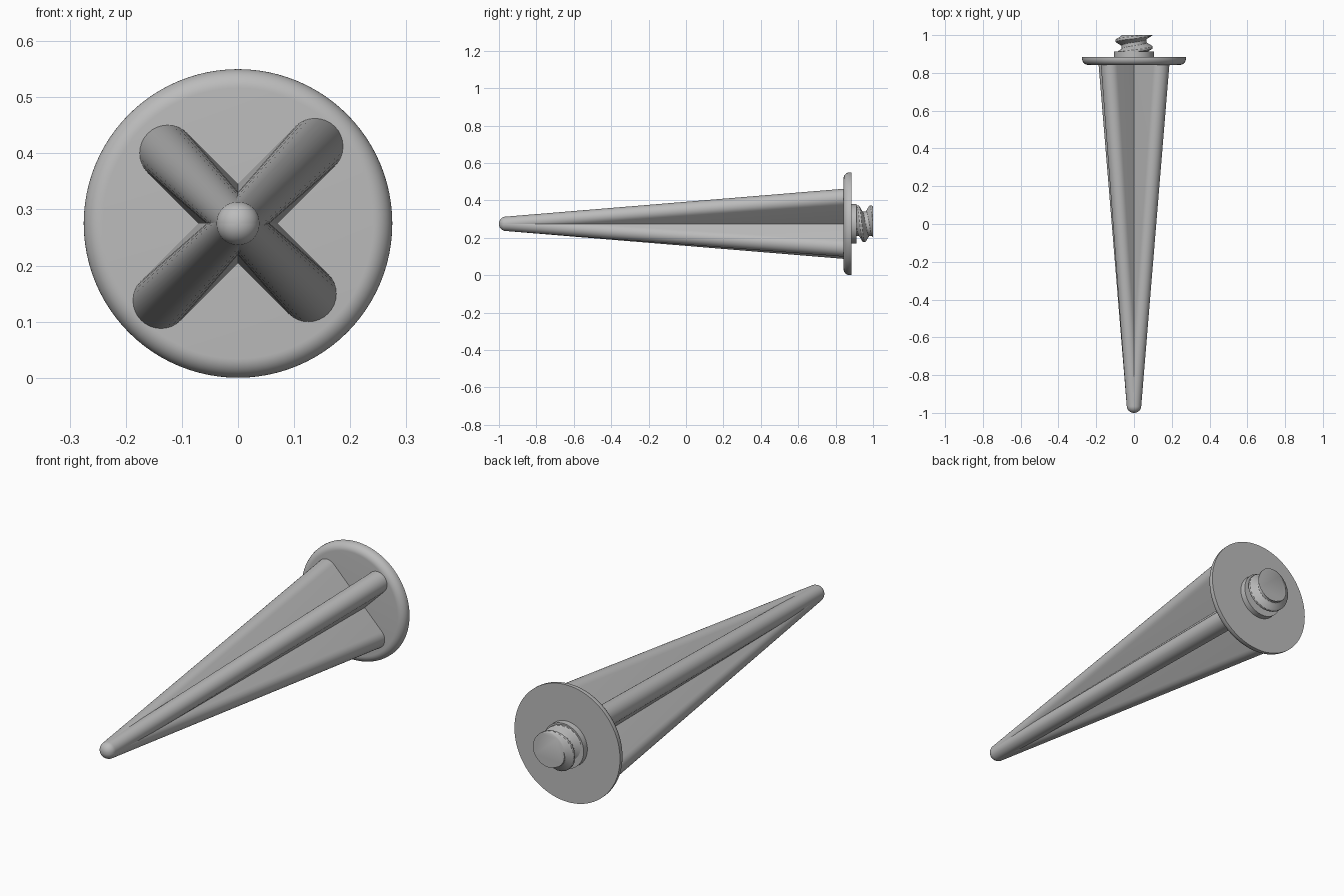
import bpy
import bmesh
from math import sin, cos, pi, radians

if "Cube" in bpy.data.objects:
    bpy.data.objects.remove(bpy.data.objects["Cube"])

AXIS_Z = 0.275
SEG = 96

grey = bpy.data.materials.new("plain grey")
grey.use_nodes = True
grey.diffuse_color = (0.5, 0.5, 0.5, 1)
grey.node_tree.nodes["Principled BSDF"].inputs["Base Color"].default_value = (0.5, 0.5, 0.5, 1)


def loft(name, rings):
    """Skin closed rings of (x, y, z) points, capping both ends."""
    bm = bmesh.new()
    loops = [[bm.verts.new((x, y, z + AXIS_Z)) for x, y, z in ring] for ring in rings]
    for a, b in zip(loops, loops[1:]):
        n = len(a)
        for i in range(n):
            j = (i + 1) % n
            bm.faces.new((a[i], a[j], b[j], b[i]))
    bm.faces.new(loops[0])
    bm.faces.new(loops[-1])
    bmesh.ops.recalc_face_normals(bm, faces=bm.faces)
    mesh = bpy.data.meshes.new(name)
    bm.to_mesh(mesh)
    bm.free()
    mesh.materials.append(grey)
    obj = bpy.data.objects.new(name, mesh)
    bpy.context.collection.objects.link(obj)
    bpy.ops.object.select_all(action='DESELECT')
    obj.select_set(True)
    bpy.context.view_layer.objects.active = obj
    bpy.ops.object.shade_smooth_by_angle(angle=radians(35))
    return obj


def circle(r, y):
    return [(r * cos(2 * pi * i / SEG), y, r * sin(2 * pi * i / SEG)) for i in range(SEG)]


def stadium(half, r, y, turn):
    """Round-ended slot outline, turned about the y axis."""
    pts = []
    for side in (1, -1):
        for i in range(17):
            a = -pi / 2 + pi * i / 16
            u, v = side * (half + r * cos(a)), side * r * sin(a)
            pts.append((u * cos(turn) - v * sin(turn), y, u * sin(turn) + v * cos(turn)))
    return pts


# Two crossed tapering fins, meeting in a rounded tip
TIP_R = 0.037
for name, half, turn in (("wide_fin", 0.195, pi / 4), ("narrow_fin", 0.178, 3 * pi / 4)):
    rings = [stadium(half, 0.05, 0.85, turn)]
    for k in range(12):
        a = pi / 2 * k / 12
        rings.append(stadium(0.002, TIP_R * cos(a), -1 + TIP_R - TIP_R * sin(a), turn))
    rings.append(stadium(0.0005, 0.001, -1, turn))
    loft(name, rings)

# Flange with a rounded front rim and crisp back edge
ROUND = 0.034
rim = [circle(0.275 - ROUND + ROUND * sin(a), 0.842 + ROUND - ROUND * cos(a))
       for a in (pi / 2 * k / 10 for k in range(11))]
loft("flange", rim + [circle(0.275, 0.884)])

# Collar behind the flange
loft("collar", [circle(0.105, 0.875), circle(0.105, 0.912)])

# Threaded stub: radius follows a helical ridge
PITCH, ROOT, CREST = 0.07, 0.066, 0.098
ROWS = 36


def thread_radius(y, turn):
    phase = ((y - 0.9) / PITCH - turn) % 1
    ridge = 1 - abs(2 * phase - 1)
    return ROOT + (CREST - ROOT) * min(1, max(0, 1.8 * ridge - 0.5))


stub = []
for k in range(ROWS + 1):
    y = 0.9 + 0.1 * k / ROWS
    ring = []
    for i in range(SEG):
        t = i / SEG
        r = thread_radius(y, t)
        # negative z keeps the helix right-handed along +y
        ring.append((r * cos(2 * pi * t), y, -r * sin(2 * pi * t)))
    stub.append(ring)
loft("threaded_stub", stub)
